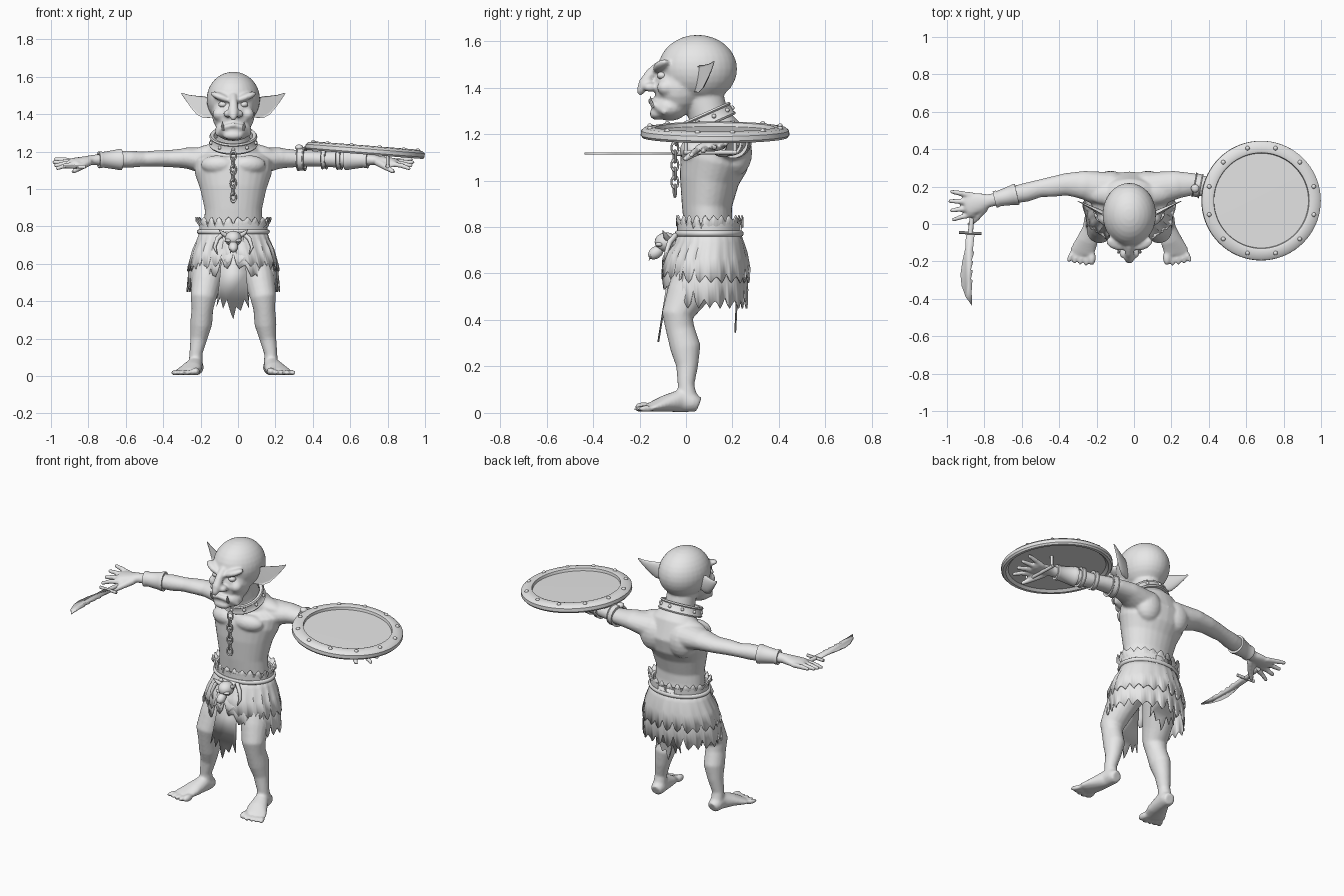
import bpy, bmesh, math, random
from mathutils import Vector, Matrix, Euler

random.seed(4)
CX = -0.025                      # symmetry line of the figure
grey = bpy.data.materials.new("plain_grey")
grey.diffuse_color = (0.8, 0.8, 0.8, 1)
Z = Vector((0, 0, 1))
Y = Vector((0, 1, 0))


def finish(bm, name, x=CX, angle=40, thick=0):
    bmesh.ops.remove_doubles(bm, verts=bm.verts, dist=1e-5)
    bmesh.ops.recalc_face_normals(bm, faces=bm.faces)
    me = bpy.data.meshes.new(name)
    bm.to_mesh(me)
    bm.free()
    ob = bpy.data.objects.new(name, me)
    bpy.context.collection.objects.link(ob)
    ob.location.x = x
    me.materials.append(grey)
    for o in bpy.context.selected_objects:
        o.select_set(False)
    ob.select_set(True)
    bpy.context.view_layer.objects.active = ob
    bpy.ops.object.shade_smooth_by_angle(angle=math.radians(angle))
    if thick:
        m = ob.modifiers.new("thickness", 'SOLIDIFY')
        m.thickness, m.offset = thick, 0
    return ob


def ball(bm, loc, size, rot=(0, 0, 0), n=20):
    mat = Matrix.LocRotScale(Vector(loc), Euler(rot), Vector(size))
    bmesh.ops.create_uvsphere(bm, u_segments=n, v_segments=n // 2, radius=1, matrix=mat)


def tube(bm, pts, ref=Z, s=1, n=18, dent=None):
    """Loft of ellipses; each point is x, y, z, side radius, other radius."""
    cs = [Vector((p[0] * s, p[1], p[2])) for p in pts]
    rings = []
    for i, p in enumerate(pts):
        t = (cs[min(i + 1, len(cs) - 1)] - cs[max(i - 1, 0)]).normalized()
        u = ref.cross(t).normalized()
        v = t.cross(u)
        ring = []
        for k in range(n):
            a = 2 * math.pi * k / n
            h = math.sin(a)
            if dent is not None and h < -0.3:
                h = dent
            ring.append(bm.verts.new(cs[i] + u * p[3] * math.cos(a) + v * p[-1] * h))
        rings.append(ring)
    for a, b in zip(rings, rings[1:]):
        for k in range(n):
            bm.faces.new((a[k], a[k - 1], b[k - 1], b[k]))
    bm.faces.new(rings[0])
    bm.faces.new(rings[-1])


def lathe(bm, prof, mat, n=48):
    """Spin a closed (radius, height) profile about z."""
    rings = [[bm.verts.new(mat @ Vector((r * math.cos(2 * math.pi * k / n),
              r * math.sin(2 * math.pi * k / n), z))) for k in range(n)] for r, z in prof]
    for j in range(len(rings)):
        a, b = rings[j - 1], rings[j]
        for k in range(n):
            bm.faces.new((a[k - 1], a[k], b[k], b[k - 1]))


def circle(r, w, n=10):
    return [(r + w * math.cos(2 * math.pi * i / n), w * math.sin(2 * math.pi * i / n)) for i in range(n)]


def band(bm, p, q, r1, r2, t=0.007):
    p, q = Vector(p), Vector(q)
    mat = Matrix.Translation(p) @ (q - p).to_track_quat('Z', 'Y').to_matrix().to_4x4()
    h = (q - p).length
    lathe(bm, [(r1 - t, 0), (r1 + t, 0), (r1 + t, h * .12), (r1 + t / 2, h * .18),
               (r2 + t / 2, h * .82), (r2 + t, h * .88), (r2 + t, h), (r2 - t, h)], mat, 28)


# ---- body: overlapping volumes fused into one skin ----
bm = bmesh.new()
tube(bm, [(0, .11, .70, .16, .11), (0, .095, .82, .155, .105), (0, .09, .89, .153, .108),
          (0, .10, 1.0, .177, .128), (0, .12, 1.08, .205, .148), (0, .14, 1.15, .21, .142),
          (0, .14, 1.21, .15, .105), (0, .10, 1.27, .088, .085), (0, .07, 1.37, .085, .09)], Y, n=28)
ball(bm, (0, .05, 1.48), (.143, .17, .147), n=32)              # cranium
ball(bm, (0, -.03, 1.40), (.115, .108, .12))                   # face
ball(bm, (0, -.07, 1.315), (.098, .08, .058))                  # jaw
ball(bm, (0, -.125, 1.287), (.055, .032, .026))                # chin
tube(bm, [(0, -.11, 1.50, .02, .02), (0, -.15, 1.46, .024, .025), (0, -.182, 1.415, .027, .025),
          (0, -.195, 1.385, .022, .018), (0, -.2, 1.368, .01, .008)], Y)
tube(bm, [(x, y, z, .013, .013) for x, y, z in
          [(-.088, -.085, 1.29), (-.05, -.138, 1.33), (0, -.152, 1.343), (.05, -.138, 1.33), (.088, -.085, 1.29)]])
for s in (-1, 1):
    ball(bm, (.065 * s, -.105, 1.492), (.065, .035, .02), (0, -.35 * s, .3 * s))   # brow
    ball(bm, (.03 * s, -.155, 1.402), (.024, .03, .02))        # nostril
    ball(bm, (.075 * s, -.085, 1.40), (.036, .04, .035))       # cheek
    ball(bm, (.085 * s, .025, 1.13), (.09, .05, .05), (0, 0, .2 * s))              # chest
    ball(bm, (.10 * s, .16, 1.205), (.13, .06, .04), (0, .15 * s, 0))              # trapezius
    ball(bm, (.10 * s, .215, 1.12), (.085, .07, .10))          # shoulder blade
    ball(bm, (.235 * s, .205, 1.165), (.085, .075, .058))      # shoulder
    tube(bm, [(.12, .18, 1.15, .1, .08), (.25, .21, 1.165, .075, .055), (.34, .212, 1.163, .06, .046),
              (.42, .198, 1.163, .054, .043), (.48, .19, 1.16, .047, .04), (.55, .17, 1.16, .051, .046),
              (.62, .155, 1.158, .046, .043), (.70, .135, 1.157, .035, .032), (.75, .125, 1.155, .035, .028),
              (.80, .115, 1.150, .052, .024), (.86, .104, 1.145, .062, .021), (.88, .1, 1.143, .05, .015)], s=s)
    for i in range(4):                                         # fingers
        y, e = .153 - .034 * i, .173 - .05 * i
        r = .015 - .001 * (i == 3)
        x = .957 - .008 * abs(i - 1)
        tube(bm, [(.83, y, 1.145 - .003 * i, r, r), (.90, (y + e) / 2, 1.155 - .010 * i, r, r),
                  (x, e, 1.158 - .016 * i, r * .8, r * .8)], s=s, n=10)
        ball(bm, (x * s, e, 1.158 - .016 * i), (r * .85,) * 3, n=10)
    tube(bm, [(.77, .09, 1.145, .022, .022), (.82, .03, 1.115, .018, .017), (.86, -.008, 1.09, .011, .011)], s=s)
    tube(bm, [(.085, .11, .76, .09, .11), (.115, .07, .62, .1, .115), (.145, .0, .50, .08, .088),
              (.160, -.037, .42, .069, .068), (.165, -.025, .36, .058, .062), (.172, -.002, .28, .059, .066),
              (.185, .005, .20, .045, .047), (.20, .0, .12, .035, .036), (.202, .01, .04, .04, .045)], Y, s)
    tube(bm, [(.198, .055, .035, .032, .032), (.2, .03, .045, .042, .042), (.205, -.02, .053, .043, .05),
              (.225, -.09, .04, .058, .036), (.252, -.15, .024, .066, .02), (.256, -.165, .022, .06, .014)], s=s)
    for i in range(5):                                         # toes
        w = .022 if i == 0 else .015
        ball(bm, ((.2 + .028 * i) * s, -.188 + .006 * abs(i - 1), w + .003), (w, .04, w), (0, 0, (.05 + .1 * i) * s), 12)
body = finish(bm, "body")
m = body.modifiers.new("fuse", 'REMESH')
m.mode, m.voxel_size, m.use_smooth_shade = 'VOXEL', .008, True
m = body.modifiers.new("soften", 'SMOOTH')
m.factor, m.iterations = .5, 4

# ---- ears, eyes, tusks ----
ears, eyes, teeth = bmesh.new(), bmesh.new(), bmesh.new()
for s in (-1, 1):
    tube(ears, [(.10, .03, 1.415, .035, .02), (.14, .045, 1.43, .055, .024), (.175, .065, 1.447, .053, .02),
                (.21, .085, 1.466, .036, .014), (.245, .105, 1.488, .018, .008), (.277, .12, 1.512, .003, .003)],
         Vector((-.35 * s, 1, 0)), s, 20, .25)
    ball(eyes, (.056 * s, -.103, 1.452), (.023, .022, .017))
    tube(teeth, [(.055, -.14, 1.315, .008, .008), (.058, -.152, 1.34, .007, .007), (.058, -.153, 1.362, .001, .001)], Y, s, 8)
finish(ears, "ears", angle=70)
finish(eyes, "eyes")
finish(teeth, "tusks")

# ---- neck collar with studs, and hanging chain ----
bm = bmesh.new()
mat = Matrix.Translation((0, .085, 1.262)) @ Matrix.Rotation(math.radians(24), 4, 'X')
lathe(bm, [(.108, -.026), (.127, -.03), (.131, -.022), (.125, -.016), (.122, .016),
           (.127, .022), (.122, .03), (.104, .026)], mat)
for k in range(10):
    a = 2 * math.pi * (k + .5) / 10
    ball(bm, mat @ Vector((.125 * math.cos(a), .125 * math.sin(a), 0)), (.01,) * 3, n=10)
finish(bm, "collar")
bm = bmesh.new()
for k in range(7):
    lathe(bm, circle(.017, .0055, 8), Matrix.Translation((0, -.048 + .006 * (k == 0), 1.178 - .037 * k))
          @ Matrix.Rotation(math.pi / 2 * (k % 2) + .3, 4, 'Z') @ Matrix.Rotation(math.pi / 2, 4, 'X')
          @ Matrix.Diagonal((.9, 1.4, 1, 1)), 16)
finish(bm, "chain")


# ---- ragged cloth ----
def cloth(name, rows, hem, n=96):
    """Rows are (yc, z, rx, ry); the last row is moved in height by hem(angle, index)."""
    bm = bmesh.new()
    rings = []
    for j, (yc, z, rx, ry) in enumerate(rows):
        f = (j / (len(rows) - 1)) ** 2
        ring = []
        for k in range(n):
            a = 2 * math.pi * k / n
            w = 1 + .025 * f * math.sin(9 * a)
            ring.append(bm.verts.new((rx * w * math.cos(a), yc + ry * w * math.sin(a), z + f * hem(a, k))))
        rings.append(ring)
    for a, b in zip(rings, rings[1:]):
        for k in range(n):
            bm.faces.new((a[k - 1], a[k], b[k], b[k - 1]))
    finish(bm, name, thick=.007)


jag = [random.uniform(.025, .085) for _ in range(24)]
notch = lambda a, k: (jag[k // 4] if k % 4 == 0 else 0 if k % 4 == 2 else .02)
front = lambda a: max(0, -math.sin(a)) ** 6
cloth("skirt_under", [(.10, .79, .165, .12), (.10, .72, .185, .14), (.09, .64, .213, .165),
                      (.08, .56, .235, .178), (.078, .45, .243, .182)], lambda a, k: notch(a, k) + .13 * front(a))
cloth("skirt_over", [(.10, .80, .167, .122), (.10, .73, .19, .145), (.09, .66, .217, .17),
                     (.083, .56, .24, .186)], lambda a, k: notch(a, k + 0) * .8 + .04 * front(a))
cloth("waist_rag", [(.10, .765, .168, .122), (.10, .80, .172, .126), (.10, .85, .198, .142)],
      lambda a, k: -.6 * notch(a, k))


def plate(name, pts, thick, x=CX):
    bm = bmesh.new()
    bm.faces.new([bm.verts.new(p) for p in pts])
    finish(bm, name, x, thick=thick)


flap = [(-.055, .77), (-.07, .55), (-.09, .37), (-.07, .42), (-.055, .36), (-.035, .41), (-.015, .34),
        (.0, .305), (.015, .37), (.04, .35), (.06, .41), (.085, .36), (.07, .55), (.055, .77)]
plate("front_flap", [(x, -.045 - .16 * (.77 - z), z) for x, z in flap], .008)
plate("back_flap", [(x, .235 - .05 * (.77 - z), z + .04) for x, z in flap], .008)

# ---- belt, skull and horn charms ----
bm = bmesh.new()
mat = Matrix.Translation((0, .10, .772)) @ Matrix.Diagonal((1, .76, 1, 1))
lathe(bm, circle(.182, .013), mat)
lathe(bm, [(.165, .012), (.182, .012), (.182, .045), (.165, .045)], mat)
finish(bm, "belt")
bm = bmesh.new()
ball(bm, (0, -.085, .735), (.045, .05, .042))
ball(bm, (0, -.13, .69), (.026, .036, .026), (.6, 0, 0))
for s in (-1, 1):
    ball(bm, (.026 * s, -.115, .725), (.02, .018, .01))
    tube(bm, [(.035, -.08, .75, .013, .013), (.06, -.09, .765, .01, .01), (.078, -.1, .785, .002, .002)], Y, s, 10)
    tube(bm, [(.05, -.045, .765, .012, .012), (.085, -.07, .735, .012, .012), (.1, -.085, .69, .009, .009),
              (.085, -.095, .65, .002, .002)], Y, s, 10)
    tube(bm, [(.014, -.148, .685, .006, .006), (.015, -.16, .655, .001, .001)], Y, s, 8)
finish(bm, "skull_charm")

# ---- wrist guards and arm straps ----
bm = bmesh.new()
for s in (-1, 1):
    band(bm, (.60 * s, .16, 1.158), (.72 * s, .131, 1.156), .05, .038)
for x, y, w, r in [(.345, .21, .04, .059), (.475, .19, .025, .05), (.555, .17, .025, .053)]:
    band(bm, (x, y, 1.162), (x + w, y - w * .2, 1.162), r, r)
ball(bm, (.352, .19, 1.222), (.022, .022, .016))
finish(bm, "arm_bands")

# ---- round shield ----
bm = bmesh.new()
mat = Matrix.Translation((.68, .125, 1.207)) @ Matrix.Rotation(math.radians(4.5), 4, 'Y')
lathe(bm, [(0, .008), (.253, .006), (.256, .022), (.268, .026), (.305, .02), (.319, .008),
           (.32, -.012), (.312, -.022), (.295, -.022), (.28, -.008), (0, -.004)], mat, 72)
for k in range(12):
    a = math.radians(15 + 30 * k)
    ball(bm, mat @ Vector((.29 * math.cos(a), .29 * math.sin(a), .022)), (.012, .012, .011), n=12)
finish(bm, "shield", 0)
bm = bmesh.new()
tube(bm, [(.80, .0, 1.195, .009, .009), (.80, .0, 1.125, .009, .009)], Y, n=10)
tube(bm, [(.79, .21, 1.195, .009, .009), (.79, .21, 1.125, .009, .009)], Y, n=10)
tube(bm, [(.80, -.01, 1.122, .01, .01), (.79, .22, 1.122, .01, .01)], n=10)
finish(bm, "shield_grip", 0)

# ---- knife ----
bm = bmesh.new()
tube(bm, [(-.86, .08, 1.118, .015, .013), (-.868, .02, 1.118, .012, .011), (-.875, -.05, 1.118, .014, .012)], n=12)
tube(bm, [(-.935, -.045, 1.118, .008, .01), (-.815, -.052, 1.118, .008, .01)], n=10)
finish(bm, "knife_handle", 0)
plate("knife_blade", [(x, y, 1.116) for x, y in
      [(-.898, -.05), (-.902, -.13), (-.918, -.2), (-.928, -.27), (-.922, -.33), (-.9, -.39), (-.866, -.437),
       (-.868, -.36), (-.864, -.30), (-.872, -.295), (-.862, -.25), (-.872, -.245), (-.86, -.2),
       (-.868, -.195), (-.854, -.15), (-.862, -.145), (-.852, -.05)]], .009, 0)
